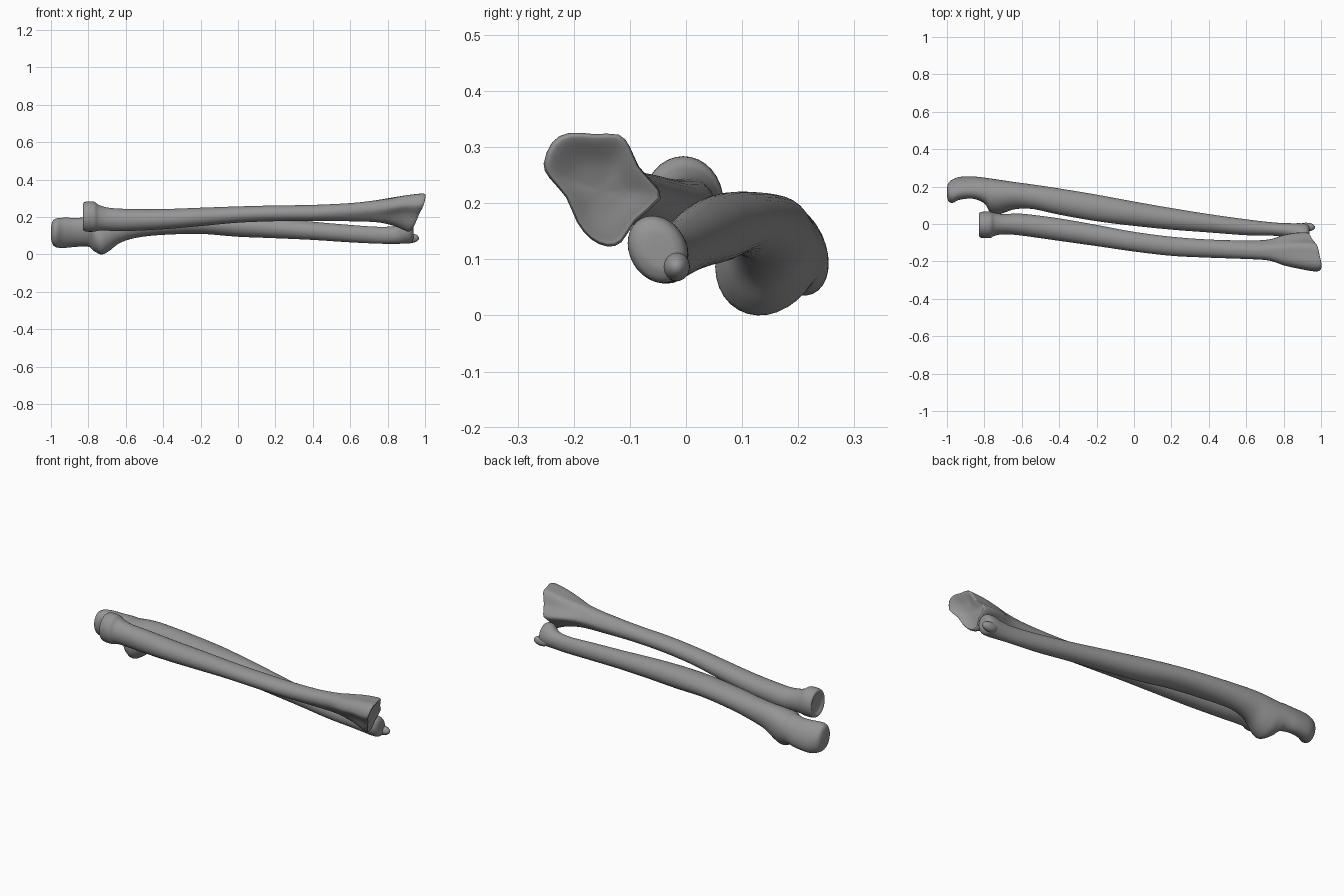
import bpy, math
from mathutils import Vector

SIDES, STEPS = 32, 5

# dark grey bone
grey = bpy.data.materials.new("dark_grey")
grey.diffuse_color = (.3, .3, .3, 1)


def spline(p, i, f, closed=False):
    # Catmull-Rom between p[i] and p[i + 1]
    n = len(p)
    k = (lambda j: j % n) if closed else (lambda j: min(max(j, 0), n - 1))
    a, b, c, d = (p[k(i + o)] for o in (-1, 0, 1, 2))
    return [0.5 * (2 * q + (r - o) * f + (2 * o - 5 * q + 4 * r - s) * f * f
                   + (3 * q - o - 3 * r + s) * f ** 3)
            for o, q, r, s in zip(a, b, c, d)]


def loft(name, sections, outline=None):
    # section: x, y min, y max, z min, z max, tilt, outline blend, end slant
    rows = []
    for i in range(len(sections) - 1):
        rows += [spline(sections, i, s / STEPS) for s in range(STEPS)]
    rows.append(sections[-1])
    verts, faces = [], []
    for x, y0, y1, z0, z1, tilt, blend, slant in rows:
        cy, cz, hy, hz = (y0 + y1) / 2, (z0 + z1) / 2, (y1 - y0) / 2, (z1 - z0) / 2
        for j in range(SIDES):
            t = 2 * math.pi * j / SIDES
            u, v = math.cos(t), math.sin(t + math.asin(tilt))
            if outline:
                g = j * len(outline) / SIDES
                a, b = spline(outline, int(g), g % 1, True)
                u, v = u + (a - u) * blend, v + (b - v) * blend
            dy, dz = u * hy, v * hz
            verts.append((x + slant * (0.3 * dz - 0.2 * dy), cy + dy, cz + dz))
    n = len(rows)
    for r in range(n - 1):
        for j in range(SIDES):
            a, b = r * SIDES + j, r * SIDES + (j + 1) % SIDES
            faces.append((a, b, b + SIDES, a + SIDES))
    # close both ends with a fan
    for r in (0, n - 1):
        ring = range(r * SIDES, (r + 1) * SIDES)
        c = len(verts)
        verts.append(tuple(sum((Vector(verts[k]) for k in ring), Vector()) / SIDES))
        for j in range(SIDES):
            a, b = ring[j], ring[(j + 1) % SIDES]
            faces.append((b, a, c) if r == 0 else (a, b, c))
    me = bpy.data.meshes.new(name)
    me.from_pydata(verts, [], faces)
    me.polygons.foreach_set("use_smooth", [True] * len(me.polygons))
    me.materials.append(grey)
    ob = bpy.data.objects.new(name, me)
    bpy.context.collection.objects.link(ob)
    return ob


def pad(rows):
    return [tuple(r) + (0,) * (8 - len(r)) for r in rows]


# radius: disc-shaped head, neck, shaft, flared wrist end with a dished face
wrist = [(-.045, .208), (-.06, .235), (-.085, .265), (-.1, .3), (-.12, .322),
         (-.165, .323), (-.21, .325), (-.24, .308), (-.255, .27), (-.245, .245),
         (-.215, .21), (-.195, .165), (-.17, .135), (-.14, .122), (-.115, .13),
         (-.09, .167)]
wrist = [((y + .15) / .105, (z - .2235) / .1015) for y, z in wrist]
loft("radius_bone", pad([
    (-.815, -.02, .01, .185, .22),
    (-.819, -.045, .035, .155, .25),
    (-.828, -.064, .054, .135, .27),
    (-.815, -.074, .065, .123, .282),
    (-.77, -.075, .066, .122, .282),
    (-.742, -.062, .059, .128, .264),
    (-.69, -.055, .053, .127, .25),
    (-.6, -.062, .055, .125, .244),
    (-.4, -.09, .03, .135, .243),
    (-.2, -.118, -.005, .152, .25),
    (0, -.147, -.042, .17, .257),
    (.2, -.17, -.068, .178, .262),
    (.4, -.18, -.083, .18, .265),
    (.6, -.187, -.088, .177, .275, -.1, .2),
    (.72, -.195, -.083, .173, .288, -.1, .4),
    (.8, -.222, -.06, .162, .302, 0, .7, .2),
    (.87, -.24, -.048, .144, .315, 0, .95, .5),
    (.93, -.253, -.045, .124, .324, 0, 1, .85),
    (.955, -.251, -.048, .126, .324, 0, 1, 1),
    (.957, -.24, -.06, .136, .312, 0, 1, 1.1),
    (.945, -.2, -.1, .175, .272, 0, 1, .9),
    (.94, -.165, -.135, .21, .235, 0, 1, .8),
]), wrist)

# ulna: hooked elbow end, notch, lower process, tapering shaft, small head
loft("ulna_bone", pad([
    (-1.0, .15, .19, .09, .14),
    (-.992, .122, .22, .055, .178, -.1),
    (-.97, .113, .238, .038, .193, -.2),
    (-.93, .13, .252, .035, .197, -.3),
    (-.86, .135, .254, .041, .196, -.3),
    (-.8, .11, .248, .042, .2, -.15),
    (-.77, .065, .244, .018, .2, .05),
    (-.73, .052, .238, .0, .205, .15),
    (-.69, .062, .232, .018, .21, .15),
    (-.63, .08, .223, .062, .214, .1),
    (-.54, .08, .211, .09, .217),
    (-.4, .05, .19, .105, .22),
    (-.2, .015, .157, .11, .22),
    (0, -.01, .12, .095, .212),
    (.2, -.03, .085, .087, .195),
    (.4, -.045, .053, .078, .175),
    (.6, -.06, .025, .065, .158),
    (.75, -.063, .008, .058, .148),
    (.84, -.078, .004, .057, .153),
    (.89, -.102, .004, .058, .176, -.15),
    (.922, -.1, .0, .06, .174, -.2),
    (.936, -.08, -.015, .078, .155, -.2),
    (.938, -.055, -.035, .1, .13),
]))

# pointed process on the ulna's wrist end
bpy.ops.mesh.primitive_uv_sphere_add(segments=24, ring_count=12, location=(.92, -.017, .087))
tip = bpy.context.object
tip.name = "ulna_styloid"
tip.scale = (.048, .024, .026)
tip.data.materials.append(grey)
bpy.ops.object.shade_smooth()
